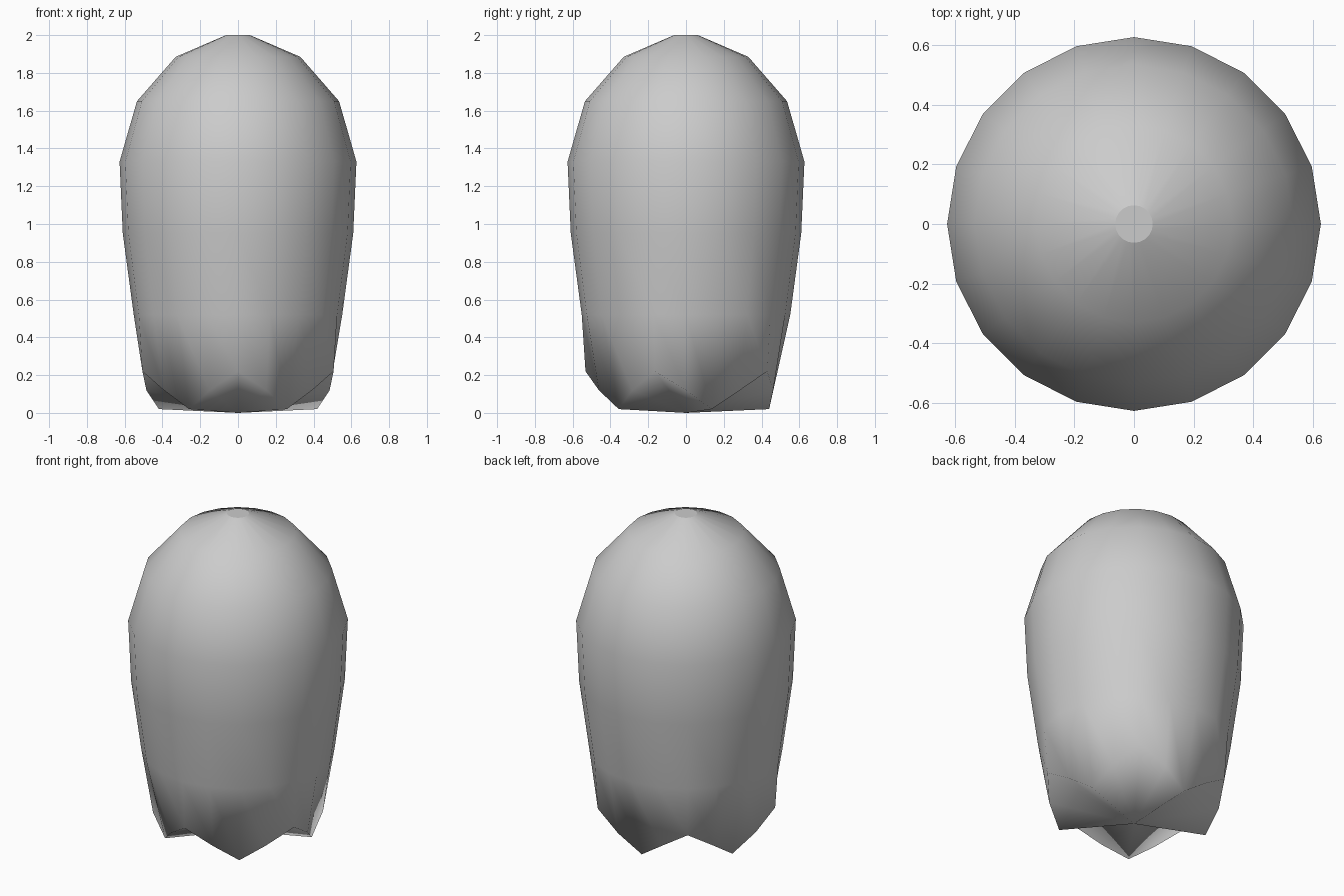
import bpy, bmesh, math

if "Cube" in bpy.data.objects:
    bpy.data.objects.remove(bpy.data.objects["Cube"])

SIDES = 20
# (radius, height) of the round rings, top to bottom
PROFILE = [(0.063, 2.0), (0.33, 1.885), (0.535, 1.65), (0.627, 1.33),
           (0.61, 0.95), (0.552, 0.52)]
# scalloped hem, repeating every four sides: notch, slope, point, slope
HEM = [(0.532, 0.22), (0.485, 0.12), (0.44, 0.02), (0.485, 0.12)]

bm = bmesh.new()


def ring(points):
    """One loop of vertices, starting at the front (-y)."""
    verts = []
    for i in range(SIDES):
        r, z = points[i % len(points)]
        a = 2 * math.pi * i / SIDES - math.pi / 2
        verts.append(bm.verts.new((r * math.cos(a), r * math.sin(a), z)))
    return verts


# domed body down to the hem
rings = [ring([p]) for p in PROFILE] + [ring(HEM)]
for upper, lower in zip(rings, rings[1:]):
    for i in range(SIDES):
        j = (i + 1) % SIDES
        bm.faces.new((upper[i], lower[i], lower[j], upper[j])).smooth = True

# pleated underside, fanning to the centre
centre = bm.verts.new((0, 0, 0))
for i in range(SIDES):
    bm.faces.new((rings[-1][(i + 1) % SIDES], rings[-1][i], centre)).smooth = True

# flat top cap with a crisp rim
cap = bm.faces.new(rings[0])
cap.smooth = False
for e in cap.edges:
    e.smooth = False

bm.normal_update()
mesh = bpy.data.meshes.new("draped_body")
bm.to_mesh(mesh)
bm.free()
bpy.context.collection.objects.link(bpy.data.objects.new("draped_body", mesh))
